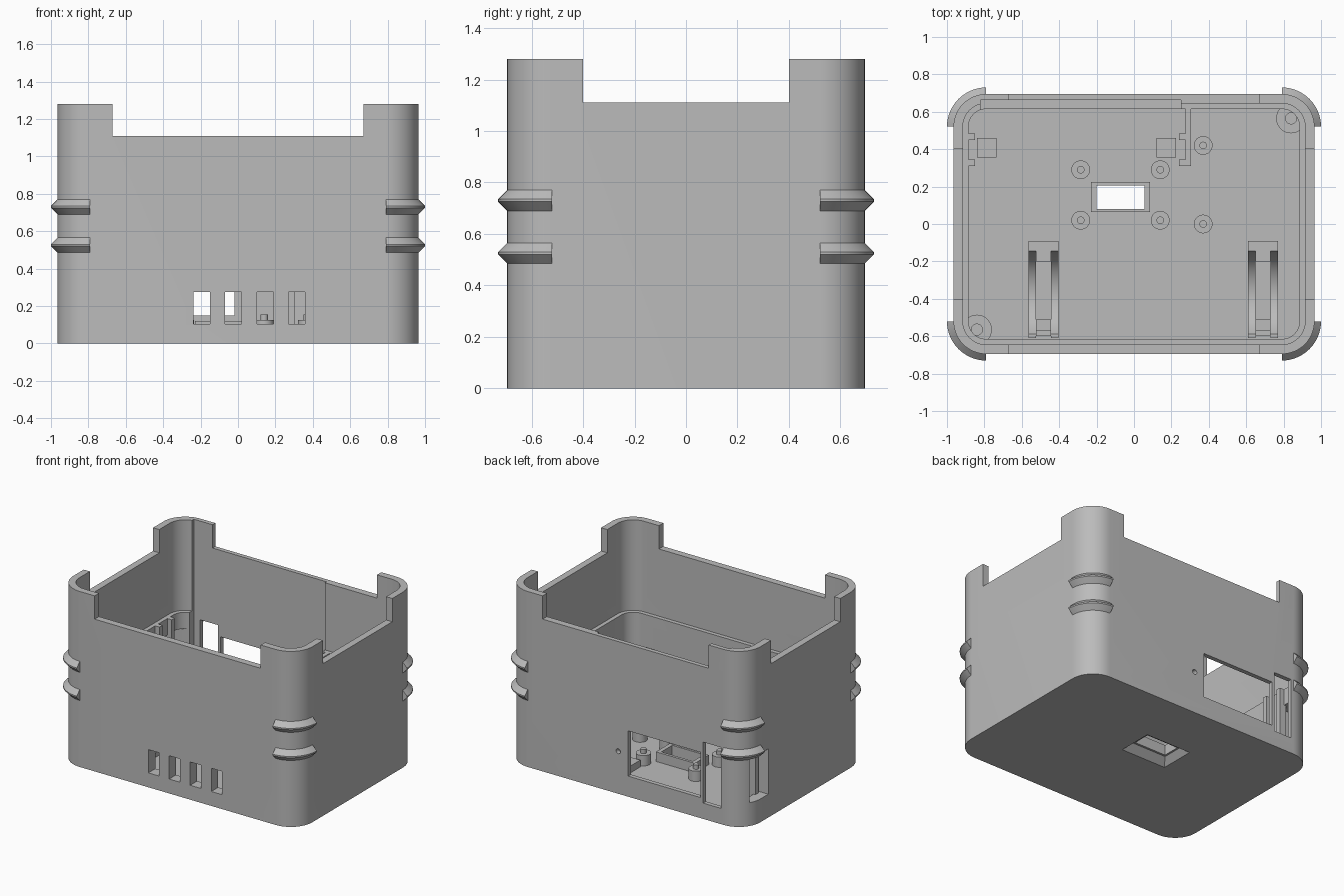
import bpy, bmesh, math
from mathutils import Vector

if "Cube" in bpy.data.objects:
    bpy.data.objects.remove(bpy.data.objects["Cube"])

grey = bpy.data.materials.new("plain_grey")
grey.use_nodes = True
grey.diffuse_color = (0.5, 0.5, 0.5, 1)
grey.node_tree.nodes["Principled BSDF"].inputs["Base Color"].default_value = (0.5, 0.5, 0.5, 1)

FLOOR, LEDGE, RIM, TOP = 0.05, 0.62, 1.11, 1.28
HX, HY, R = 0.965, 0.695, 0.175


def finish(name, bm):
    bmesh.ops.recalc_face_normals(bm, faces=bm.faces)
    mesh = bpy.data.meshes.new(name)
    bm.to_mesh(mesh)
    bm.free()
    mesh.materials.append(grey)
    ob = bpy.data.objects.new(name, mesh)
    bpy.context.collection.objects.link(ob)
    return ob


def loft(name, loops):
    """Skin a stack of equal loops and cap both ends."""
    bm = bmesh.new()
    rings = [[bm.verts.new(p) for p in loop] for loop in loops]
    for a, b in zip(rings, rings[1:]):
        for i in range(len(a)):
            j = (i + 1) % len(a)
            bm.faces.new((a[i], a[j], b[j], b[i]))
    bm.faces.new(rings[0])
    bm.faces.new(rings[-1])
    return finish(name, bm)


def rect(x0, x1, y0, y1, z):
    return [(x0, y0, z), (x1, y0, z), (x1, y1, z), (x0, y1, z)]


def box(name, x0, x1, y0, y1, z0, z1):
    return loft(name, [rect(x0, x1, y0, y1, z0), rect(x0, x1, y0, y1, z1)])


def circle(x, y, r, z, n=32):
    return [(x + r * math.cos(2 * math.pi * i / n), y + r * math.sin(2 * math.pi * i / n), z)
            for i in range(n)]


def rounded(inset, z, n=14):
    r = R - inset
    pts = []
    for q, (sx, sy) in enumerate([(1, 1), (-1, 1), (-1, -1), (1, -1)]):
        for i in range(n + 1):
            a = math.pi / 2 * (q + i / n)
            pts.append((sx * (HX - R) + r * math.cos(a), sy * (HY - R) + r * math.sin(a), z))
    return pts


def cut(ob, cutter):
    mod = ob.modifiers.new("cut", "BOOLEAN")
    mod.operation, mod.solver, mod.object = "DIFFERENCE", "EXACT", cutter
    bpy.ops.object.select_all(action="DESELECT")
    bpy.context.view_layer.objects.active = ob
    ob.select_set(True)
    bpy.ops.object.modifier_apply(modifier=mod.name)
    bpy.data.objects.remove(cutter)


def smooth(ob):
    bpy.ops.object.select_all(action="DESELECT")
    bpy.context.view_layer.objects.active = ob
    ob.select_set(True)
    bpy.ops.object.shade_smooth_by_angle(angle=math.radians(30))


# Case with a thicker lower wall that forms an inner ledge
case = loft("case", [rounded(0, 0), rounded(0, TOP), rounded(0.05, TOP),
                     rounded(0.05, LEDGE), rounded(0.08, LEDGE), rounded(0.08, FLOOR)])

# Rim notches that leave four corner tabs
cut(case, box("notch", -0.67, 0.67, -2, 2, RIM, 2))
cut(case, box("notch", -2, 2, -0.4, 0.4, RIM, 2))

# Board recess in the back wall
cut(case, box("recess", -0.82, 0.25, 0.5, 0.663, FLOOR + 0.01, 2))

# Front vent slots
for x in (-0.193, -0.025, 0.145, 0.315):
    cut(case, box("vent", x - 0.044, x + 0.044, -0.8, -0.5, 0.105, 0.275))

# Back openings, side opening and small round hole
cut(case, box("port", -0.605, -0.02, 0.5, 0.8, 0.15, 0.48))
cut(case, box("port", -0.77, -0.625, 0.5, 0.8, 0.115, 0.56))
cut(case, box("port", -1.1, -0.8, 0.43, 0.61, 0.17, 0.5))
cut(case, loft("pin_hole", [[(p[0], y, p[1]) for p in circle(0.06, 0.31, 0.018, 0, 20)]
                            for y in (0.55, 0.8)]))

# Flared window through the floor
cut(case, loft("floor_window", [rect(-0.27, 0.13, -0.01, 0.29, -0.02),
                                rect(-0.2, 0.055, 0.08, 0.205, FLOOR + 0.01)]))
smooth(case)

# Raised frame round the floor window
frame = box("window_frame", -0.23, 0.085, 0.065, 0.225, FLOOR - 0.005, 0.12)
cut(frame, box("frame_hole", -0.2, 0.055, 0.08, 0.205, 0, 0.2))

# Grip ribs wrapped round every corner
for level in (0.485, 0.69):
    profile = [(-0.01, 0), (0, 0), (0.035, 0.035), (0.035, 0.045), (0, 0.08), (-0.01, 0.08)]
    for sx in (-1, 1):
        for sy in (-1, 1):
            loops = []
            for i in range(15):
                a = math.pi / 2 * i / 14
                loops.append([(sx * (HX - R + (R + d) * math.cos(a)),
                               sy * (HY - R + (R + d) * math.sin(a)), level + z)
                              for d, z in profile])
            smooth(loft("grip_rib", loops))

# Board standoffs with locating pegs
for x, y in [(-0.285, 0.29), (-0.285, 0.02), (0.14, 0.29), (0.14, 0.02), (0.37, 0.42), (0.37, 0)]:
    smooth(loft("standoff", [circle(x, y, 0.05, FLOOR - 0.005), circle(x, y, 0.05, 0.125),
                             circle(x, y, 0.02, 0.125), circle(x, y, 0.02, 0.155)]))

# Screw bosses in two opposite corners
for s in (-1, 1):
    x, y = s * 0.84, s * 0.565
    smooth(loft("screw_boss", [circle(x, y, 0.08, FLOOR - 0.005), circle(x, y, 0.08, LEDGE - 0.01),
                               circle(x, y, 0.03, LEDGE - 0.01), circle(x, y, 0.03, 0.3)]))

# Upright board guides: two channelled posts with a rest block each
for outer, inner, b0, b1 in [(-0.9, -0.85, -0.84, -0.735), (0.305, 0.24, 0.12, 0.225)]:
    x0, x1 = min(outer, inner), max(outer, inner)
    for y0, y1 in [(0.31, 0.345), (0.45, 0.485)]:
        box("board_guide", x0, x1, y0, y1, FLOOR - 0.005, LEDGE)
    box("board_rest", b0, b1, 0.355, 0.46, FLOOR - 0.005, 0.1)
box("guide_wall", 0.275, 0.305, 0.31, 0.65, FLOOR - 0.005, LEDGE)

# Curved cradles with a central slot and a retaining post at the front
arc = [(-0.38 + 0.24 * math.cos(a), 0.32 + 0.24 * math.sin(a))
       for a in [math.radians(-150 + 10 * i) for i in range(15)]]
side = [(-0.61, 0.045), (-0.61, 0.2)] + arc + [(-0.09, arc[-1][1]), (-0.09, 0.045)]
for x in (-0.485, 0.69):
    for x0, x1 in [(x - 0.08, x - 0.04), (x + 0.04, x + 0.08)]:
        smooth(loft("cradle_arm", [[(v, y, z) for y, z in side] for v in (x0, x1)]))
    box("cradle_back", x - 0.04, x + 0.04, -0.2, -0.09, FLOOR - 0.005, arc[-1][1])
    box("cradle_post", x - 0.04, x + 0.04, -0.6, -0.51, FLOOR - 0.005, 0.36)
    box("cradle_hook", x - 0.04, x + 0.04, -0.57, -0.51, 0.36, 0.41)
